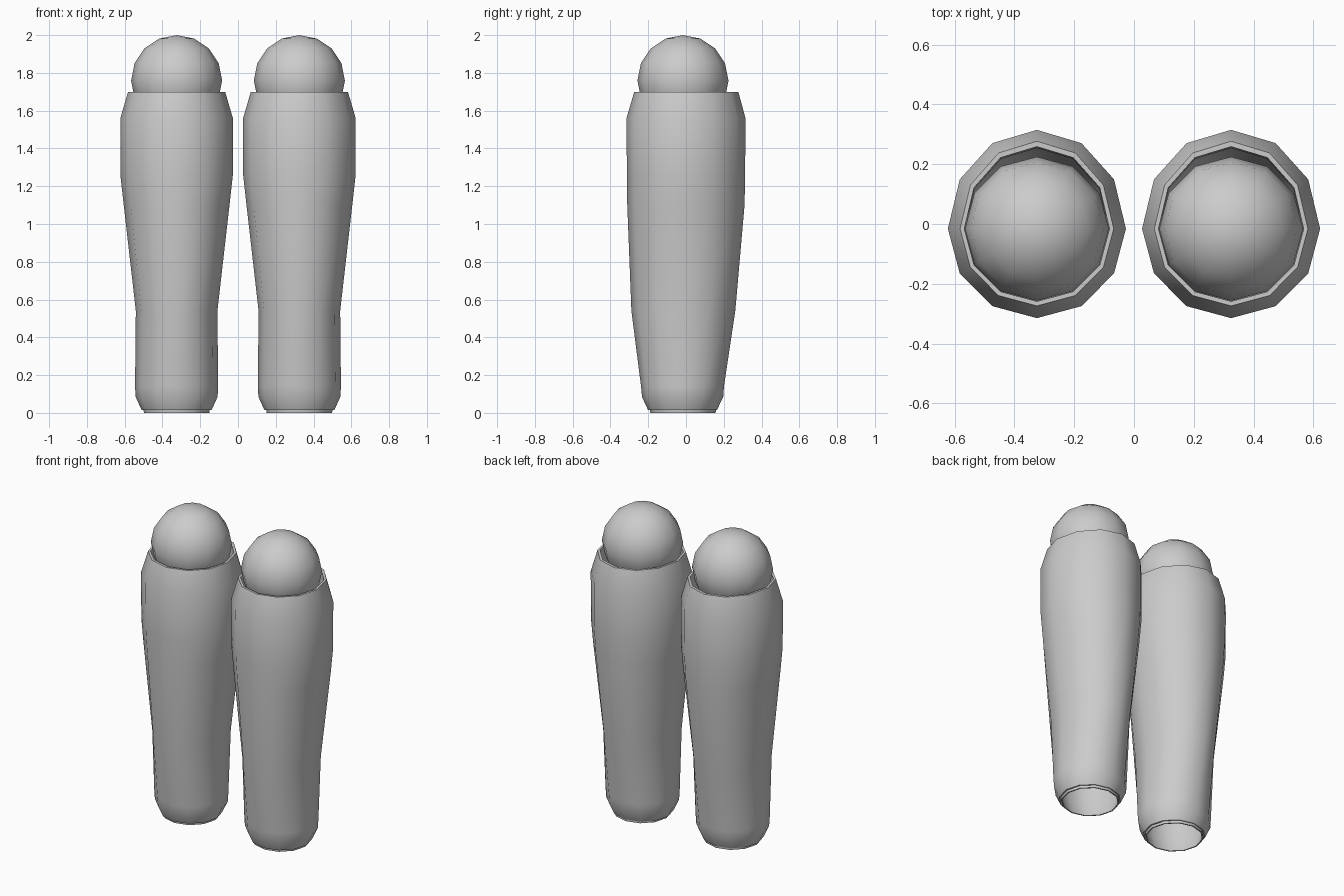
import bpy, bmesh, math

if "Cube" in bpy.data.objects:
    bpy.data.objects.remove(bpy.data.objects["Cube"])

SIDES = 12
CX, CY = 0.325, -0.016

# rings: z, half-width in x, radius to the front, radius to the back
SLEEVE = [
    (0.30, 0.195, 0.210, 0.215),   # inner wall
    (0.08, 0.190, 0.190, 0.190),
    (0.00, 0.165, 0.165, 0.165),   # bottom rim
    (0.00, 0.173, 0.173, 0.173),
    (0.015, 0.175, 0.175, 0.175),
    (0.015, 0.185, 0.185, 0.180),  # outer wall
    (0.085, 0.217, 0.217, 0.213),
    (0.14, 0.220, 0.222, 0.217),
    (0.54, 0.216, 0.273, 0.277),
    (1.10, 0.280, 0.295, 0.326),
    (1.26, 0.298, 0.297, 0.329),
    (1.56, 0.298, 0.299, 0.331),
    (1.70, 0.257, 0.258, 0.293),   # top lip
    (1.70, 0.243, 0.243, 0.275),
    (1.62, 0.240, 0.240, 0.270),   # inner wall
    (1.20, 0.270, 0.270, 0.290),
    (0.54, 0.198, 0.250, 0.250),
]


def finish(bm, name):
    bmesh.ops.recalc_face_normals(bm, faces=bm.faces)
    mesh = bpy.data.meshes.new(name)
    bm.to_mesh(mesh)
    bm.free()
    obj = bpy.data.objects.new(name, mesh)
    bpy.context.collection.objects.link(obj)
    bpy.ops.object.select_all(action='DESELECT')
    obj.select_set(True)
    bpy.context.view_layer.objects.active = obj
    bpy.ops.object.shade_smooth_by_angle(angle=math.radians(50))
    return obj


def sleeve(name, cx):
    # closed loft: outside and inside of the hollow tube
    bm = bmesh.new()
    rings = []
    for z, rx, front, back in SLEEVE:
        ring = []
        for i in range(SIDES):
            a = math.tau * i / SIDES
            s = math.sin(a)
            ring.append(bm.verts.new((cx + rx * math.cos(a),
                                      CY + s * (back if s > 0 else front), z)))
        rings.append(ring)
    for k, lower in enumerate(rings):
        upper = rings[(k + 1) % len(rings)]
        for i in range(SIDES):
            j = (i + 1) % SIDES
            bm.faces.new((lower[i], lower[j], upper[j], upper[i]))
    return finish(bm, name)


def ball_joint(name, cx):
    bm = bmesh.new()
    bmesh.ops.create_uvsphere(bm, u_segments=SIDES, v_segments=8, radius=0.241)
    bmesh.ops.translate(bm, verts=bm.verts, vec=(cx, CY, 1.759))
    return finish(bm, name)


for side, sx in (("left", 1), ("right", -1)):
    sleeve(side + "_leg_sleeve", sx * CX)
    ball_joint(side + "_ball_joint", sx * CX)
